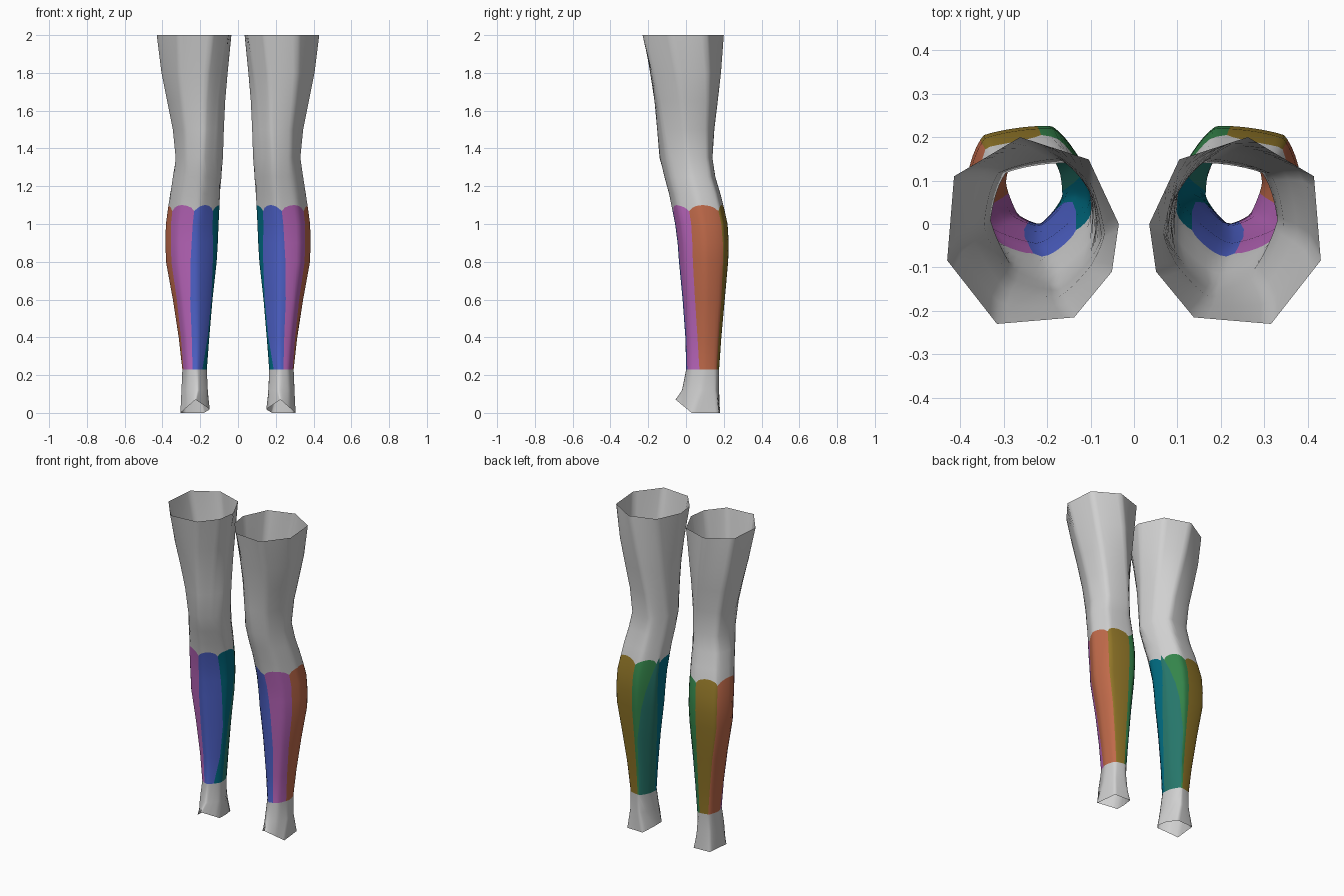
import bpy, bmesh, math

cube = bpy.data.objects.get("Cube")
if cube:
    bpy.data.objects.remove(cube, do_unlink=True)


def linear(v):
    v /= 255
    return v / 12.92 if v <= 0.04045 else ((v + 0.055) / 1.055) ** 2.4


def material(name, rgb):
    m = bpy.data.materials.new(name)
    col = tuple(linear(v) for v in rgb) + (1.0,)
    m.diffuse_color = col
    m.use_nodes = True
    m.node_tree.nodes["Principled BSDF"].inputs["Base Color"].default_value = col
    return m


# Bands run anticlockwise from the outer back of the left leg
MATS = [material(*m) for m in (
    ("olive", (145, 118, 40)), ("green", (52, 132, 74)), ("teal_green", (38, 118, 106)),
    ("dark_teal", (0, 108, 130)), ("blue", (80, 100, 205)), ("purple", (186, 102, 188)),
    ("orange", (192, 106, 74)), ("light_grey", (208, 208, 208)))]
GREY, BANDS, PER = 7, 7, 8
COLS = BANDS * PER

# Eight-sided cross-sections, scaled into the box of each ring
THIGH = [(.96, .79), (.575, 1), (.175, .88), (0, .535), (.04, .28), (.26, .035), (.71, 0), (1, .34)]
CALF = [(.86, .92), (.30, 1), (.05, .70), (0, .37), (.16, .17), (.41, 0), (.79, .13), (1, .53)]
# Open hem at the foot, raised to a point at the front
FOOT = [(.29, .175, 0), (.18, .18, 0), (.155, .10, .015), (.15, .03, .02),
        (.187, -.012, .045), (.225, -.055, .07), (.265, -.012, .035), (.305, .03, 0)]

# Ring boxes: z, x0, x1, y0, y1
RINGS = [(2.0, .035, .43, -.23, .20), (1.8, .055, .405, -.195, .185),
         (1.65, .068, .375, -.172, .168), (1.5, .075, .345, -.155, .15),
         (1.35, .08, .33, -.14, .14), (1.25, .087, .345, -.115, .155),
         (1.16, .094, .36, -.09, .182), (1.07, .10, .372, -.072, .205),
         (1.0, .103, .382, -.058, .22), (.9, .107, .385, -.045, .226),
         (.8, .113, .382, -.038, .223), (.6, .135, .345, -.02, .205),
         (.4, .152, .315, -.005, .187), (.23, .165, .295, 0, .175),
         (.12, .16, .30, -.022, .175)]

# Where each band starts along the cross-section, by height
STARTS = [(1.08, (-.13, .78, 1.95, 2.12, 3.8, 5.2, 6.5)),
          (.85, (-.1, .78, 1.35, 2.3, 3.6, 5.25, 6.4)),
          (.6, (0, .8, 1.0, 2.55, 3.25, 5.4, 6.45)),
          (.4, (.05, .8, .97, 2.7, 3.4, 5.42, 6.55)),
          (.23, (.1, .8, .95, 2.8, 4.1, 5.45, 6.7))]


def mix(a, b, t):
    return [p + (q - p) * t for p, q in zip(a, b)]


def table(rows, z):
    """Interpolate a table that is ordered from high to low."""
    if z >= rows[0][0]:
        return list(rows[0][1])
    for (za, a), (zb, b) in zip(rows, rows[1:]):
        if z >= zb:
            return mix(a, b, (za - z) / (za - zb))
    return list(rows[-1][1])


def around(ring, u, soft):
    """Point on a closed ring: straight sides, partly rounded by soft."""
    i = math.floor(u)
    t = u - i
    p0, p1, p2, p3 = (ring[(i + k) % 8] for k in (-1, 0, 1, 2))
    flat = mix(p1, p2, t)
    curve = [.5 * (2 * b + (c - a) * t + (2 * a - 5 * b + 4 * c - d) * t * t
                   + (3 * b - a - 3 * c + d) * t ** 3)
             for a, b, c, d in zip(p0, p1, p2, p3)]
    return mix(flat, curve, soft)


def ring_at(z):
    x0, x1, y0, y1 = table([(r[0], r[1:]) for r in RINGS], z)
    shape = max(0, min(1, (2 - z) / .65))
    pts = [mix(a, b, shape) for a, b in zip(THIGH, CALF)]
    return [(x0 + (x1 - x0) * a, y0 + (y1 - y0) * b, z) for a, b in pts]


def column_u(c, z):
    """Columns follow the band edges on the calf and the corners elsewhere."""
    s = table(STARTS, z)
    s.append(s[0] + 8)
    k, f = divmod(c, PER)
    banded = s[k] + (s[k + 1] - s[k]) * f / PER
    w = 1.0
    if z > 1.1:
        w = max(0, (1.35 - z) / .25)
    elif z < .23:
        w = max(0, z / .23)
    return c * 8 / COLS * (1 - w) + banded * w


def build_leg(name, side):
    bm = bmesh.new()
    rows = []
    for ring in RINGS:
        row = []
        for c in range(COLS):
            z = ring[0]
            if z == 1.07:  # scalloped upper edge of the coloured bands
                z = 1.068 + .032 * math.sin(math.pi * (c % PER) / PER) ** .6
            soft = 0 if z >= 2 else .5
            x, y, z = around(ring_at(z), column_u(c, z), soft)
            row.append(bm.verts.new((side * x, y, z)))
        rows.append(row)
    hem = [around(FOOT, c * 8 / COLS, 0) for c in range(COLS)]
    rows.append([bm.verts.new((side * x, y, z)) for x, y, z in hem])

    # Skin the rings; rows between the scallops and the ankle are coloured
    for r in range(len(rows) - 1):
        calf = RINGS[r][0] <= 1.07 and RINGS[r][0] > .23
        for c in range(COLS):
            d = (c + 1) % COLS
            quad = [rows[r][c], rows[r + 1][c], rows[r + 1][d], rows[r][d]]
            face = bm.faces.new(quad if side > 0 else quad[::-1])
            face.material_index = c // PER if calf else GREY
            face.smooth = True
    mesh = bpy.data.meshes.new(name)
    bm.to_mesh(mesh)
    bm.free()
    for m in MATS:
        mesh.materials.append(m)
    bpy.context.collection.objects.link(bpy.data.objects.new(name, mesh))


build_leg("left_leg", 1)
build_leg("right_leg", -1)
